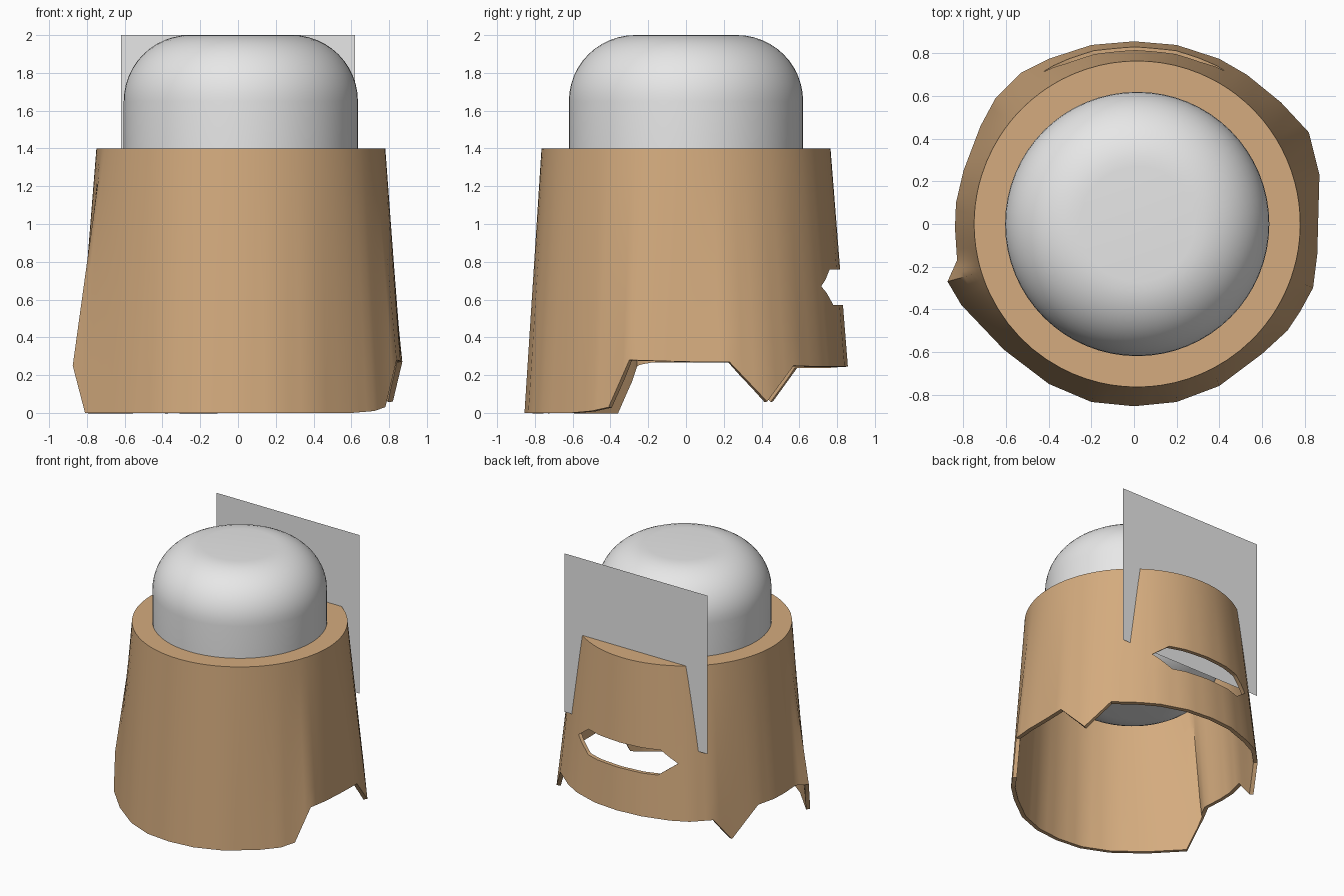
import bpy, bmesh, math
from mathutils import Vector

if "Cube" in bpy.data.objects:
    bpy.data.objects.remove(bpy.data.objects["Cube"])


def material(name, col):
    m = bpy.data.materials.new(name)
    m.diffuse_color = (*col, 1)
    m.use_nodes = True
    m.node_tree.nodes["Principled BSDF"].inputs["Base Color"].default_value = m.diffuse_color
    return m


GREY = material("light grey", (0.8, 0.8, 0.8))
TAN = material("tan", (0.66, 0.41, 0.21))


def make(name, verts, faces, mat, fix=False):
    me = bpy.data.meshes.new(name)
    me.from_pydata(verts, [], faces)
    if fix:
        bm = bmesh.new()
        bm.from_mesh(me)
        bmesh.ops.recalc_face_normals(bm, faces=bm.faces)
        bm.to_mesh(me)
        bm.free()
    me.materials.append(mat)
    ob = bpy.data.objects.new(name, me)
    bpy.context.collection.objects.link(ob)
    return ob


def select(ob):
    bpy.ops.object.select_all(action='DESELECT')
    ob.select_set(True)
    bpy.context.view_layer.objects.active = ob


def smooth(ob, deg):
    select(ob)
    bpy.ops.object.shade_smooth_by_angle(angle=math.radians(deg))


def skin(rings):
    """Quads between closed rings of equal length."""
    n = len(rings[0])
    verts = [v for r in rings for v in r]
    faces = [(i * n + j, i * n + (j + 1) % n, (i + 1) * n + (j + 1) % n, (i + 1) * n + j)
             for i in range(len(rings) - 1) for j in range(n)]
    return verts, faces


CX = 0.015

# Rounded head: lathe with a 0.35 radius round at both ends
R, B, Z0, Z1, N = 0.62, 0.35, 0.76, 2.0, 64
prof = []
for k in range(13):
    a = -math.pi / 2 + k / 12 * math.pi / 2
    prof.append((R - B + B * math.cos(a), Z0 + B + B * math.sin(a)))
for k in range(13):
    a = k / 12 * math.pi / 2
    prof.append((R - B + B * math.cos(a), Z1 - B + B * math.sin(a)))
rings = [[(CX + r * math.cos(2 * math.pi * j / N), r * math.sin(2 * math.pi * j / N), z)
          for j in range(N)] for r, z in prof]
v, f = skin(rings)
f.append(tuple(reversed(range(N))))
f.append(tuple(range(len(v) - N, len(v))))
smooth(make("rounded_head", v, f, GREY), 40)

# Flat back panel touching the head
make("back_panel", [(-.62, .62, .76), (.62, .62, .76), (.62, .62, 2), (-.62, .62, 2)],
     [(1, 0, 3, 2)], GREY)

# Cloak: ruled from a notched lower rim up to a round shoulder
rim = [(0, -.855, 0), (.2, -.835, 0), (.4, -.76, 0), (.6, -.61, 0), (.72, -.5, .01),
       (.78, -.41, .03), (.84, -.3, .28), (.86, -.14, .275), (.865, .05, .27),
       (.87, .23, .27), (.82, .43, .06), (.69, .57, .25), (.53, .70, .245),
       (.4, .775, .245), (.2, .84, .245), (0, .857, .245), (-.2, .84, .245),
       (-.4, .775, .24), (-.53, .71, .24), (-.65, .59, .24), (-.72, .46, .06),
       (-.80, .25, .27), (-.835, .1, .27), (-.84, -.02, .27), (-.83, -.17, .27),
       (-.875, -.27, .25), (-.81, -.38, 0), (-.61, -.59, 0), (-.4, -.75, 0),
       (-.2, -.835, 0)]
low = []
for i, p in enumerate(rim):
    q = Vector(rim[(i + 1) % len(rim)])
    low += [Vector(p).lerp(q, t / 3) for t in range(3)]


def shoulder(p, r):
    a = math.atan2(p.y, p.x)
    return Vector((CX + r * math.cos(a), r * math.sin(a), 1.4))


rings = [[p.lerp(shoulder(p, .765), k / 8) for p in low] for k in range(9)]
rings.append([shoulder(p, .58) for p in low])
v, f = skin(rings)
cloak = make("cloak", v, f, TAN)
select(cloak)
sol = cloak.modifiers.new("thickness", 'SOLIDIFY')
sol.thickness = 0.03
sol.offset = -1
bpy.ops.object.modifier_apply(modifier=sol.name)

# Six-sided slot through the back of the cloak
hexa = [(-.43, .67), (-.31, .76), (.31, .76), (.43, .67), (.3, .57), (-.3, .57)]
v, f = skin([[(x, y, z) for x, z in hexa] for y in (.4, 1.2)])
f += [tuple(range(6)), tuple(range(6, 12))]
cutter = make("slot_cutter", v, f, TAN, True)
cutter.hide_render = True
select(cloak)
cut = cloak.modifiers.new("slot", 'BOOLEAN')
cut.operation = 'DIFFERENCE'
cut.solver = 'EXACT'
cut.object = cutter
bpy.ops.object.modifier_apply(modifier=cut.name)
bpy.data.objects.remove(cutter)
smooth(cloak, 40)
